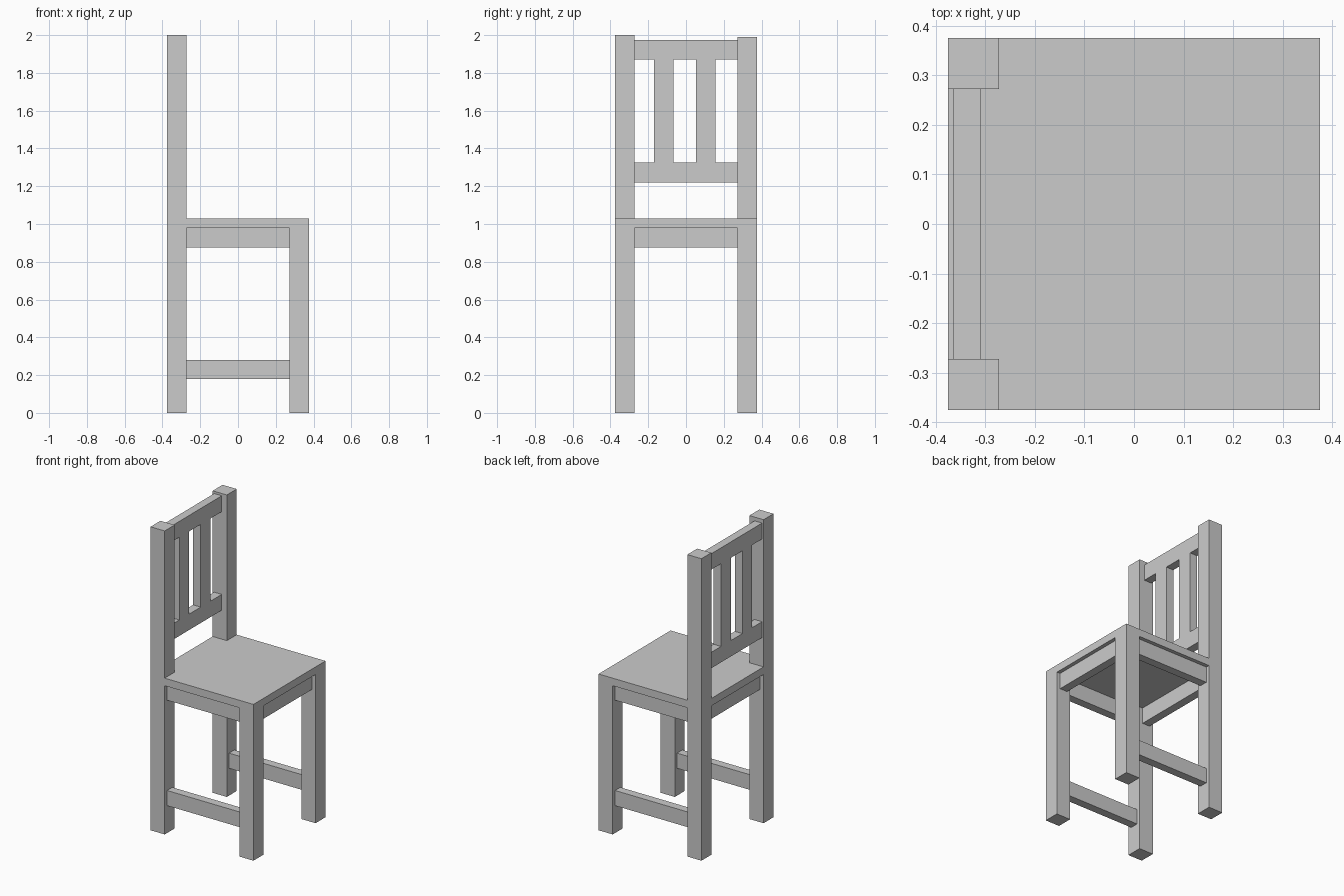
import bpy

if "Cube" in bpy.data.objects:
    bpy.data.objects.remove(bpy.data.objects["Cube"])


def box(name, x, y, z):
    """Flat-faced box from (min, max) ranges."""
    bpy.ops.mesh.primitive_cube_add(
        size=1, location=[(a + b) / 2 for a, b in (x, y, z)])
    ob = bpy.context.object
    ob.name = name
    ob.scale = [b - a for a, b in (x, y, z)]
    bpy.ops.object.transform_apply(location=False, rotation=False, scale=True)
    return ob


H = 0.375          # half width of the chair
L = 0.272          # inner face of the legs
RO, RI = 0.35, 0.295   # outer and inner faces of the recessed rails
SEAT_LO, SEAT_HI = 0.98, 1.03


def span(side, a, b):
    return tuple(sorted((side * a, side * b)))


# Seat board
box("seat", (-H, H), (-H, H), (SEAT_LO, SEAT_HI))

for s, label, top in ((-1, "right", 2.0), (1, "left", 1.99)):
    # Legs and back posts
    box(f"front_leg_{label}", (L, H), span(s, L, H), (0, SEAT_LO))
    box(f"back_leg_{label}", (-H, -L), span(s, L, H), (0, SEAT_LO))
    box(f"back_post_{label}", (-H, -L), span(s, L, H), (SEAT_HI, top))
    # Side apron and low stretcher
    box(f"side_apron_{label}", (-L, L), span(s, RI, RO), (0.875, SEAT_LO))
    box(f"stretcher_{label}", (-L, L), span(s, RI, RO), (0.18, 0.28))

# Aprons across the front and back
for s, label in ((1, "front"), (-1, "back")):
    box(f"{label}_apron", span(s, RI, RO), (-L, L), (0.875, SEAT_LO))

# Backrest rails and slats
BACK = (-0.364, -0.309)
box("lower_back_rail", BACK, (-L, L), (1.22, 1.325))
box("top_back_rail", BACK, (-L, L), (1.87, 1.975))
for i, y in enumerate(((-0.17, -0.067), (0.053, 0.155))):
    box(f"back_slat_{i + 1}", BACK, y, (1.325, 1.87))
